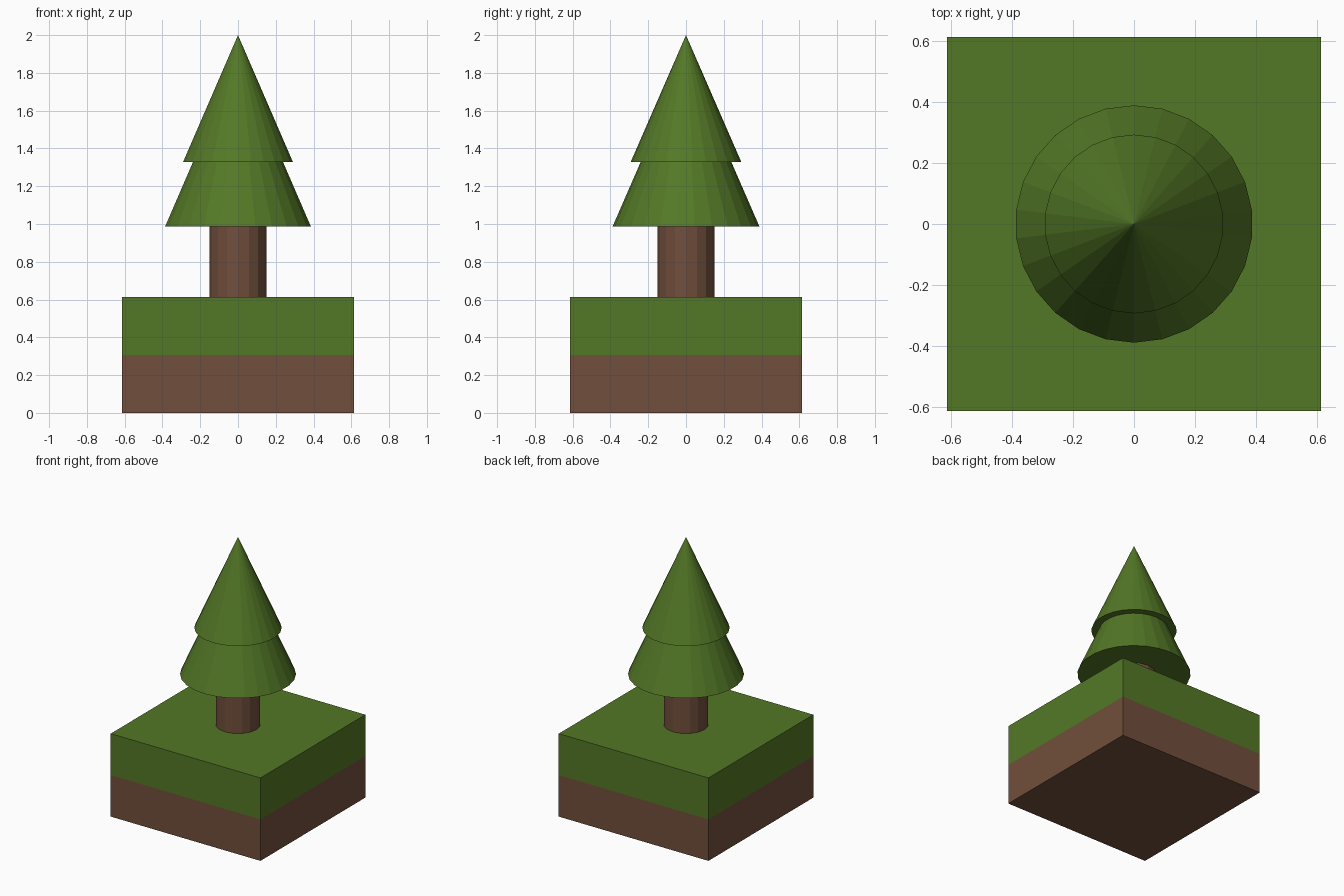
import bpy, bmesh, math

if "Cube" in bpy.data.objects:
    bpy.data.objects.remove(bpy.data.objects["Cube"])


def material(name, rgb):
    m = bpy.data.materials.new(name)
    m.diffuse_color = (*rgb, 1.0)
    m.use_nodes = True
    m.node_tree.nodes["Principled BSDF"].inputs["Base Color"].default_value = m.diffuse_color
    return m


GREEN = material("leaf green", (0.087, 0.188, 0.0194))
BROWN = material("earth brown", (0.165, 0.078, 0.045))


def finish(name, bm, mats):
    bmesh.ops.recalc_face_normals(bm, faces=bm.faces[:])
    mesh = bpy.data.meshes.new(name)
    bm.to_mesh(mesh)
    bm.free()
    for m in mats:
        mesh.materials.append(m)
    obj = bpy.data.objects.new(name, mesh)
    bpy.context.collection.objects.link(obj)
    return obj


def ring(bm, sides, r, z):
    # first corner points to +y
    step = 2 * math.pi / sides
    return [bm.verts.new((r * math.sin(i * step), r * math.cos(i * step), z))
            for i in range(sides)]


def cone(name, sides, r, z0, z1, mat):
    bm = bmesh.new()
    base = ring(bm, sides, r, z0)
    tip = bm.verts.new((0, 0, z1))
    bm.faces.new(base)
    for i in range(sides):
        bm.faces.new((base[i], base[(i + 1) % sides], tip))
    return finish(name, bm, [mat])


def prism(name, sides, r, z0, z1, mat):
    bm = bmesh.new()
    a, b = ring(bm, sides, r, z0), ring(bm, sides, r, z1)
    bm.faces.new(a)
    bm.faces.new(b)
    for i in range(sides):
        j = (i + 1) % sides
        bm.faces.new((a[i], a[j], b[j], b[i]))
    return finish(name, bm, [mat])


# Ground block: one box cut at mid height, grass above and earth below
SIZE, TOP = 1.226, 0.614
bm = bmesh.new()
bmesh.ops.create_cube(bm, size=1)
for v in bm.verts:
    v.co = (v.co.x * SIZE, v.co.y * SIZE, (v.co.z + 0.5) * TOP)
bmesh.ops.bisect_plane(bm, geom=bm.verts[:] + bm.edges[:] + bm.faces[:],
                       plane_co=(0, 0, TOP / 2), plane_no=(0, 0, 1))
for f in bm.faces:
    f.material_index = 0 if f.calc_center_median().z > TOP / 2 else 1
finish("ground_block", bm, [GREEN, BROWN])

# Trunk
prism("trunk", 16, 0.151, TOP - 0.01, 1.0, BROWN)

# Two tiers of foliage
cone("lower_foliage", 26, 0.389, 0.986, 1.88, GREEN)
cone("upper_foliage", 26, 0.293, 1.328, 2.0, GREEN)
